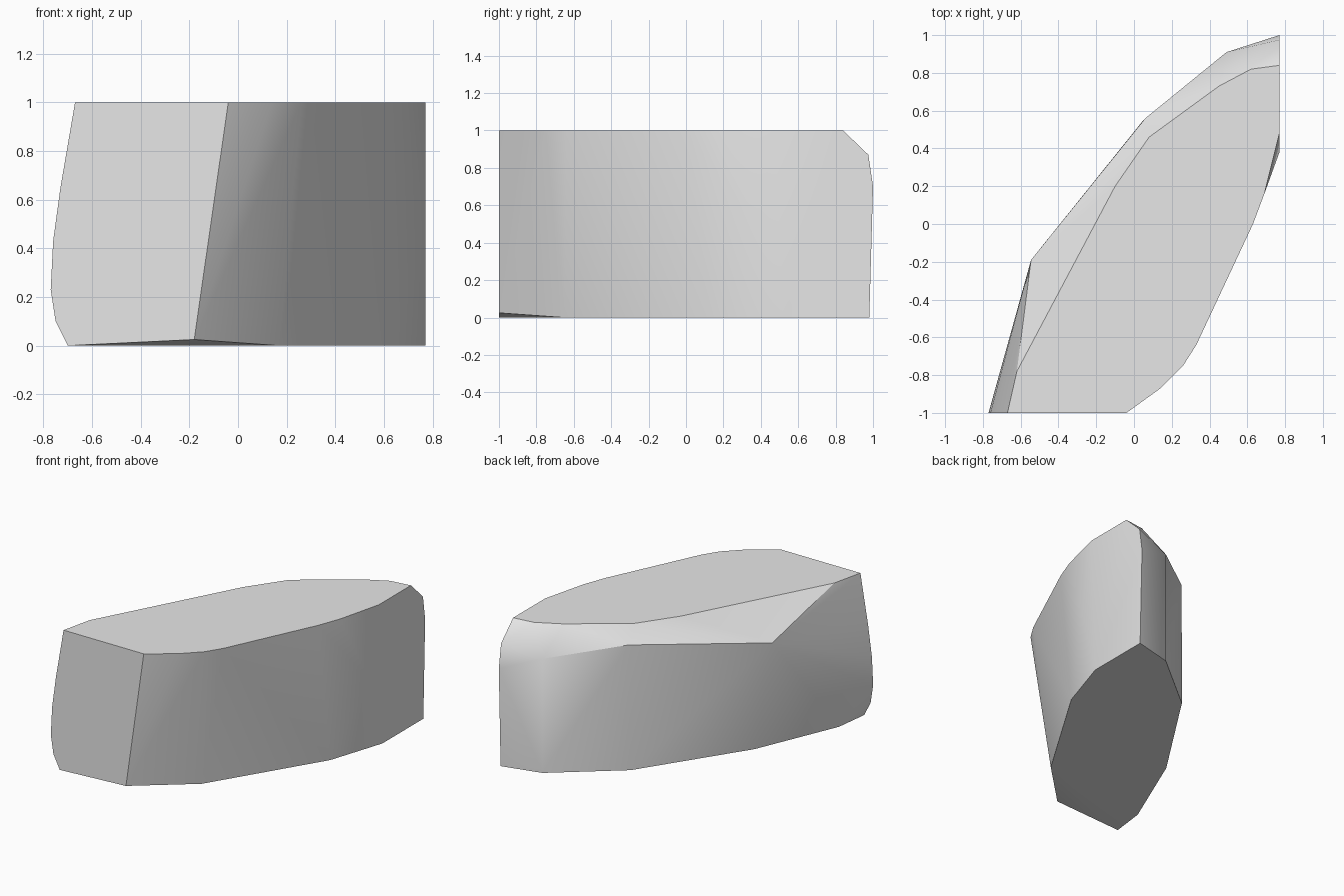
import bpy
import bmesh
import math

default_cube = bpy.data.objects.get("Cube")
if default_cube:
    bpy.data.objects.remove(default_cube, do_unlink=True)


def make_material(name, color):
    """Create one flat material for viewport and render."""
    material = bpy.data.materials.new(name)
    material.use_nodes = True
    material.diffuse_color = color
    shader = next(n for n in material.node_tree.nodes if n.type == 'BSDF_PRINCIPLED')
    shader.inputs["Base Color"].default_value = color
    return material


def at_height(outline, z):
    """Lift a flat outline to a given height."""
    return [(x, y, z) for x, y in outline]


def make_hull(name, points, material):
    """Wrap a set of corner points in a closed convex stone body."""
    bm = bmesh.new()
    for point in points:
        bm.verts.new(point)
    hull = bmesh.ops.convex_hull(bm, input=bm.verts[:])
    loose = [v for v in bm.verts if not v.link_faces]
    bmesh.ops.delete(bm, geom=loose, context='VERTS')
    # Merge the coplanar triangles of the flat cut faces
    bmesh.ops.dissolve_limit(bm, angle_limit=math.radians(0.5),
                             verts=bm.verts[:], edges=bm.edges[:])
    bmesh.ops.recalc_face_normals(bm, faces=bm.faces[:])
    mesh = bpy.data.meshes.new(name)
    bm.to_mesh(mesh)
    bm.free()
    mesh.materials.append(material)
    body = bpy.data.objects.new(name, mesh)
    bpy.context.collection.objects.link(body)
    return body


# Flat top outline, counter-clockwise from the front right corner
top_outline = [
    (-.67, -1), (-.04, -1), (.14, -.87), (.26, -.75), (.33, -.64),
    (.63, 0), (.69, .16), (.77, .48), (.77, .84), (.62, .82), (.45, .73),
    (.08, .46), (0, .34), (-.1, .2), (-.2, 0), (-.62, -.78),
]

# Flat underside outline, without its slightly lifted front corner
base_outline = [
    (-.7, -1), (.17, -.65), (.64, .12), (.77, .52), (.77, .98),
    (.49, .91), (.05, .55), (-.42, -.17), (-.67, -.76),
]
lifted_corner = [(-.18, -1, .025)]

# Bulging edge of the front cut, as width and height
front_bulge = [(-.73, .65), (-.76, .43), (-.77, .23), (-.75, .1)]
front_edge = [(x, -1, z) for x, z in front_bulge]

# Shoulder corners below the chamfer along the back
shoulder = [
    (-.545, -.19, .78), (.06, .56, .89), (.49, .91, .81),
    (.77, .975, .87), (.77, 1, .7), (.77, .38, .5),
]

stone_grey = make_material("stone_grey", (0.8, 0.8, 0.8, 1.0))
corners = (at_height(top_outline, 1) + at_height(base_outline, 0)
           + lifted_corner + front_edge + shoulder)
stone = make_hull("stone_block", corners, stone_grey)

# Smooth the rounded sides and keep the cut edges crisp
bpy.ops.object.select_all(action='DESELECT')
stone.select_set(True)
bpy.context.view_layer.objects.active = stone
bpy.ops.object.shade_smooth_by_angle(angle=math.radians(30))
